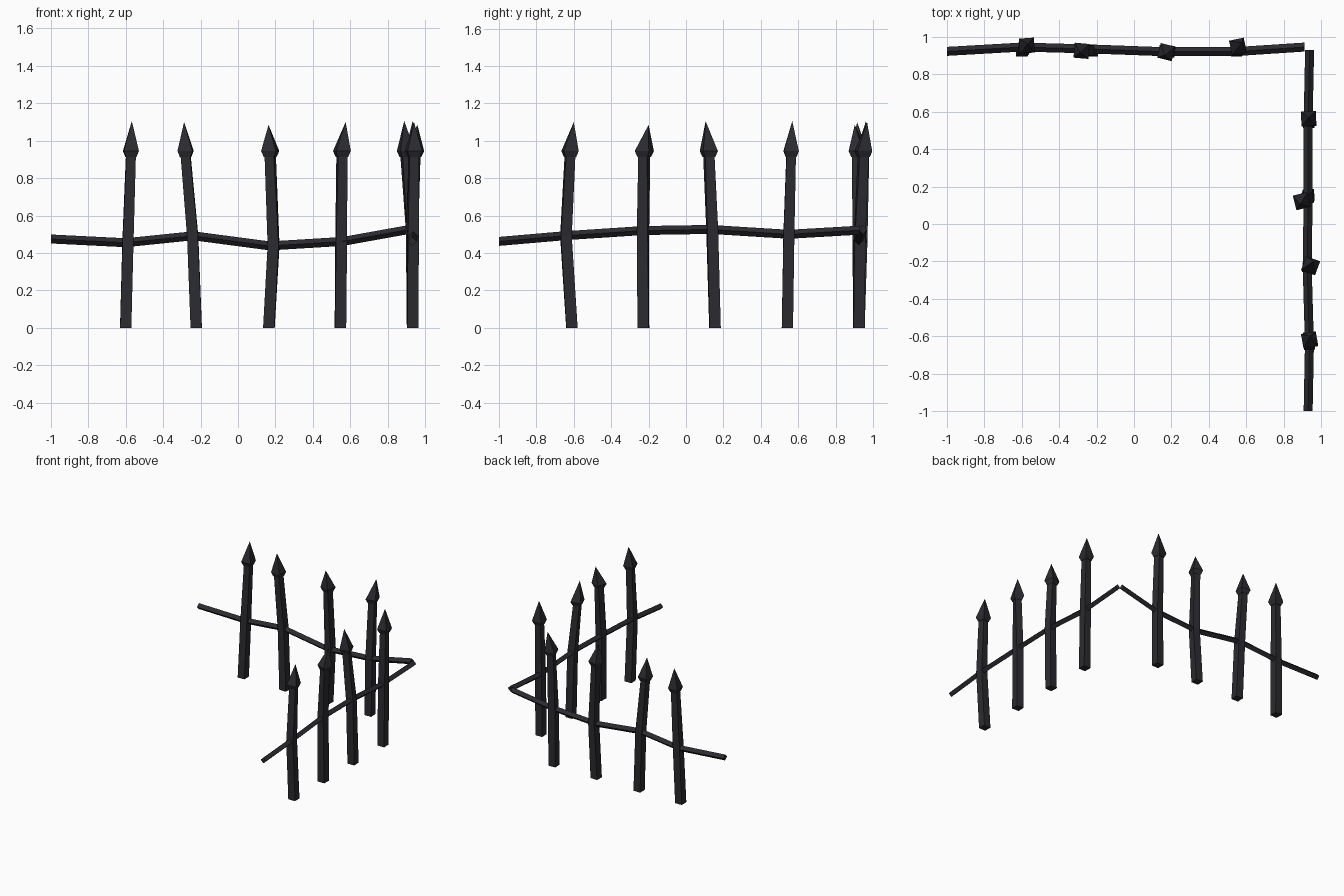
import bpy, bmesh, math
from mathutils import Vector

if "Cube" in bpy.data.objects:
    bpy.data.objects.remove(bpy.data.objects["Cube"])

iron = bpy.data.materials.new("dark iron")
iron.diffuse_color = (0.024, 0.024, 0.030, 1)
iron.use_nodes = True
iron.node_tree.nodes["Principled BSDF"].inputs["Base Color"].default_value = iron.diffuse_color


def finish(bm, name):
    bmesh.ops.recalc_face_normals(bm, faces=bm.faces)
    me = bpy.data.meshes.new(name)
    bm.to_mesh(me)
    bm.free()
    me.materials.append(iron)
    ob = bpy.data.objects.new(name, me)
    bpy.context.collection.objects.link(ob)


def loft(bm, rings, tip=None):
    """Skin a list of four-point rings, closing the end with a cap or a tip."""
    vs = [[bm.verts.new(p) for p in r] for r in rings]
    for a, b in zip(vs, vs[1:]):
        for i in range(4):
            j = (i + 1) % 4
            bm.faces.new((a[i], a[j], b[j], b[i]))
    bm.faces.new(vs[0][::-1])
    if tip is None:
        bm.faces.new(vs[-1])
    else:
        t = bm.verts.new(tip)
        for i in range(4):
            bm.faces.new((vs[-1][i], vs[-1][(i + 1) % 4], t))


def square(x, y, z, half, yaw):
    r = half * math.sqrt(2)
    return [(x + r * math.cos(math.radians(yaw + 45 + 90 * i)),
             y + r * math.sin(math.radians(yaw + 45 + 90 * i)), z) for i in range(4)]


def post(name, base, mid, top, tip, yaw):
    """Bent square shaft with a flared spear head."""
    bm = bmesh.new()
    loft(bm, [square(*base, 0, 0.030, yaw * 0.15),
              square(*mid, 0.0292, yaw * 0.4),
              square(*top, 0.925, 0.025, yaw)])
    loft(bm, [square(*top, 0.912, 0.028, yaw),
              square(*top, 0.945, 0.040, yaw)], tip)
    finish(bm, name)


def rail(name, pts, side):
    """Thin diamond bar following the bends."""
    bm = bmesh.new()
    s, up, r = Vector(side), Vector((0, 0, 1)), 0.024
    loft(bm, [[Vector(p) + r * d for d in (s, up, -s, -up)] for p in pts])
    finish(bm, name)


# rails
rail("back_rail", [(-1, .922, .475), (-.60, .945, .455), (-.24, .935, .492),
                   (.17, .920, .438), (.56, .922, .462), (.91, .945, .525)], (0, 1, 0))
rail("side_rail", [(.930, -1, .462), (.937, -.64, .493), (.925, -.23, .520),
                   (.930, .13, .526), (.930, .55, .500), (.938, .93, .522)], (1, 0, 0))

# back posts
post("back_post_1", (-.60, .925), (-.588, .940, .46), (-.572, .953), (-.567, .962, 1.105), 4)
post("back_post_2", (-.223, .925), (-.242, .930, .49), (-.280, .925), (-.288, .915, 1.10), -5)
post("back_post_3", (.165, .925), (.190, .922, .44), (.172, .918), (.163, .902, 1.085), -14)
post("back_post_4", (.547, .925), (.551, .928, .46), (.555, .948), (.575, .968, 1.10), 12)

# side posts
post("side_post_1", (.933, -.610), (.935, -.642, .49), (.938, -.620), (.940, -.600, 1.10), 10)
post("side_post_2", (.933, -.228), (.930, -.230, .52), (.943, -.223), (.958, -.200, 1.085), -20)
post("side_post_3", (.933, .155), (.928, .140, .526), (.897, .122), (.888, .105, 1.105), 14)
post("side_post_4", (.933, .542), (.932, .550, .50), (.933, .562), (.933, .568, 1.105), 2)
